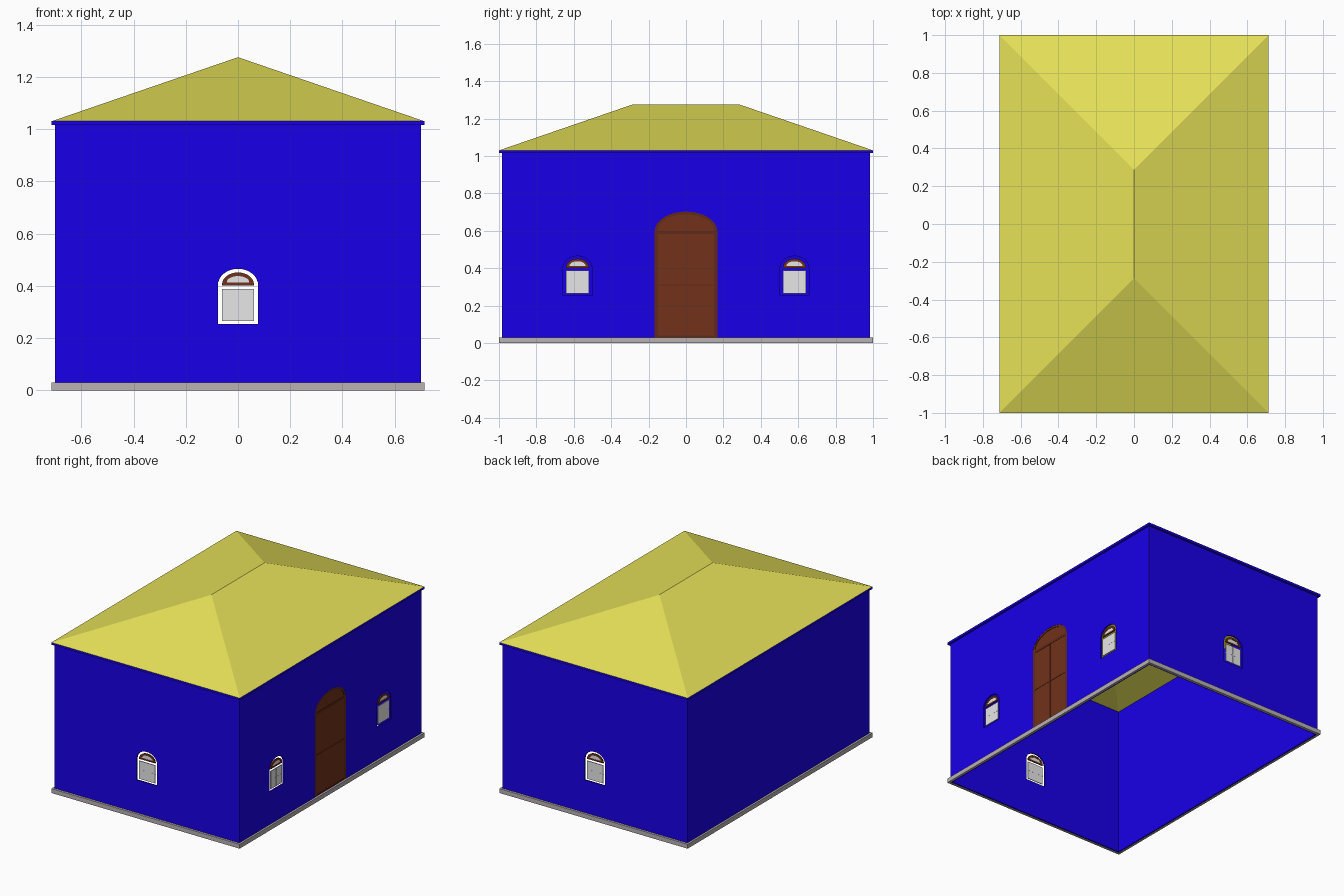
import bpy, bmesh, math

cube = bpy.data.objects.get("Cube")
if cube:
    bpy.data.objects.remove(cube, do_unlink=True)


def material(name, r, g, b):
    def lin(c):
        c /= 255
        return c / 12.92 if c <= 0.04045 else ((c + 0.055) / 1.055) ** 2.4
    m = bpy.data.materials.new(name)
    m.use_nodes = True
    col = (lin(r), lin(g), lin(b), 1)
    m.diffuse_color = col
    m.node_tree.nodes["Principled BSDF"].inputs["Base Color"].default_value = col
    return m


BLUE = material("wall blue", 25, 0, 232)
OLIVE = material("roof yellow", 230, 225, 88)
GREY = material("plinth grey", 186, 178, 179)
WHITE = material("pane white", 255, 255, 255)
BAR = material("glazing bar grey", 240, 240, 240)
BROWN = material("door brown", 114, 49, 27)
DARK = material("door frame brown", 99, 42, 24)


def finish(name, bm, mat, turn=0.0):
    mesh = bpy.data.meshes.new(name)
    bm.to_mesh(mesh)
    bm.free()
    mesh.materials.append(mat)
    ob = bpy.data.objects.new(name, mesh)
    ob.rotation_euler.z = turn
    bpy.context.collection.objects.link(ob)


def bridge(bm, a, b):
    for i in range(len(a)):
        j = (i + 1) % len(a)
        bm.faces.new((a[i], a[j], b[j], b[i]))


def rect(hx, hy, z):
    return [(-hx, -hy, z), (hx, -hy, z), (hx, hy, z), (-hx, hy, z)]


def box_ring(name, hx, hy, ix, iy, z0, z1, mat):
    """Rectangular band, open in the middle."""
    bm = bmesh.new()
    loops = [rect(hx, hy, z0), rect(hx, hy, z1), rect(ix, iy, z1), rect(ix, iy, z0)]
    vs = [[bm.verts.new(p) for p in loop] for loop in loops]
    for k in range(4):
        bridge(bm, vs[k], vs[(k + 1) % 4])
    bmesh.ops.recalc_face_normals(bm, faces=bm.faces)
    finish(name, bm, mat)


def arch(cx, w, z0, spring, rise, n=16):
    pts = [(cx - w, z0), (cx + w, z0)]
    for i in range(n + 1):
        a = math.pi * i / n
        pts.append((cx + w * math.cos(a), spring + rise * math.sin(a)))
    return pts


def block(cx, w, z0, z1):
    return [(cx - w, z0), (cx + w, z0), (cx + w, z1), (cx - w, z1)]


class Side:
    """One side of the building; outlines are (u, z) on its outer face."""

    def __init__(self, dist, turn):
        self.dist, self.turn = dist, turn

    def slab(self, name, outline, mat, holes=(), inset=0.0, depth=0.01):
        """Upright plate with optional holes, set back from the outer face."""
        bm = bmesh.new()
        layers = []
        for d in (self.dist - inset, self.dist - inset - depth):
            loops, edges = [], []
            for pts in (outline, *holes):
                vs = [bm.verts.new((u, -d, z)) for u, z in pts]
                edges += [bm.edges.new((vs[i - 1], vs[i])) for i in range(len(vs))]
                loops.append(vs)
            bmesh.ops.triangle_fill(bm, edges=edges, use_beauty=True, normal=(0, -1, 0))
            layers.append(loops)
        for a, b in zip(*layers):
            bridge(bm, a, b)
        bmesh.ops.recalc_face_normals(bm, faces=bm.faces)
        finish(name, bm, mat, self.turn)


def window_hole(cx):
    return arch(cx, 0.077, 0.253, 0.402, 0.063)


def window(side, name, cx):
    """Sash and fanlight standing free in the arched opening."""
    side.slab(name + "_sash", block(cx, 0.061, 0.265, 0.388), WHITE, inset=0.003, depth=0.005)
    side.slab(name + "_upright_bar", block(cx, 0.003, 0.265, 0.388), BAR, inset=0.002, depth=0.007)
    side.slab(name + "_cross_bar", block(cx, 0.061, 0.323, 0.329), BAR, inset=0.0025, depth=0.006)
    light = arch(cx, 0.043, 0.412, 0.414, 0.023)
    side.slab(name + "_fanlight_frame", arch(cx, 0.061, 0.402, 0.405, 0.046), BROWN,
              holes=[light], inset=0.002, depth=0.007)
    side.slab(name + "_fanlight_pane", light, WHITE, inset=0.004, depth=0.003)


front = Side(0.985, 0)
back = Side(0.985, math.pi)
right = Side(0.70, math.pi / 2)
left = Side(0.70, -math.pi / 2)

# Walls with arched openings
door_hole = arch(0, 0.168, 0.03, 0.595, 0.108)
gable_wall = block(0, 0.70, 0.002, 1.02)
long_wall = block(0, 0.975, 0.002, 1.02)
front.slab("front_wall", gable_wall, BLUE, holes=[window_hole(0)])
back.slab("back_wall", gable_wall, BLUE, holes=[window_hole(0)])
right.slab("right_wall", long_wall, BLUE,
           holes=[window_hole(-0.58), door_hole, window_hole(0.58)])
left.slab("left_wall", long_wall, BLUE)

# Plinth and eave bands; the building is open underneath
box_ring("plinth", 0.713, 1.0, 0.699, 0.984, 0, 0.03, GREY)
box_ring("eave_band", 0.713, 1.0, 0.69, 0.975, 1.015, 1.03, BLUE)

# Hipped roof
bm = bmesh.new()
a, b, c, d = [bm.verts.new(p) for p in rect(0.713, 1.0, 1.03)]
front_tip = bm.verts.new((0, -0.287, 1.275))
back_tip = bm.verts.new((0, 0.287, 1.275))
for f in ((a, b, front_tip), (b, c, back_tip, front_tip),
          (c, d, back_tip), (d, a, front_tip, back_tip)):
    bm.faces.new(f)
finish("roof", bm, OLIVE)

# Windows
window(front, "front_window", 0)
window(back, "back_window", 0)
window(right, "right_front_window", -0.58)
window(right, "right_rear_window", 0.58)

# Arched double door on the right wall
fanlight = arch(0, 0.150, 0.600, 0.604, 0.085)
leaves = block(0, 0.150, 0.04, 0.582)
right.slab("door_frame", door_hole, DARK, holes=[fanlight, leaves], inset=0.001, depth=0.008)
right.slab("door_fanlight_panel", fanlight, BROWN, inset=0.004, depth=0.004)
for label, s in (("front", -1), ("rear", 1)):
    for row, z0, z1 in (("lower", 0.04, 0.308), ("upper", 0.312, 0.582)):
        right.slab(label + "_" + row + "_door_panel", block(s * 0.0755, 0.0745, z0, z1),
                   BROWN, inset=0.003, depth=0.004)
right.slab("door_backing", leaves, DARK, inset=0.005, depth=0.003)
